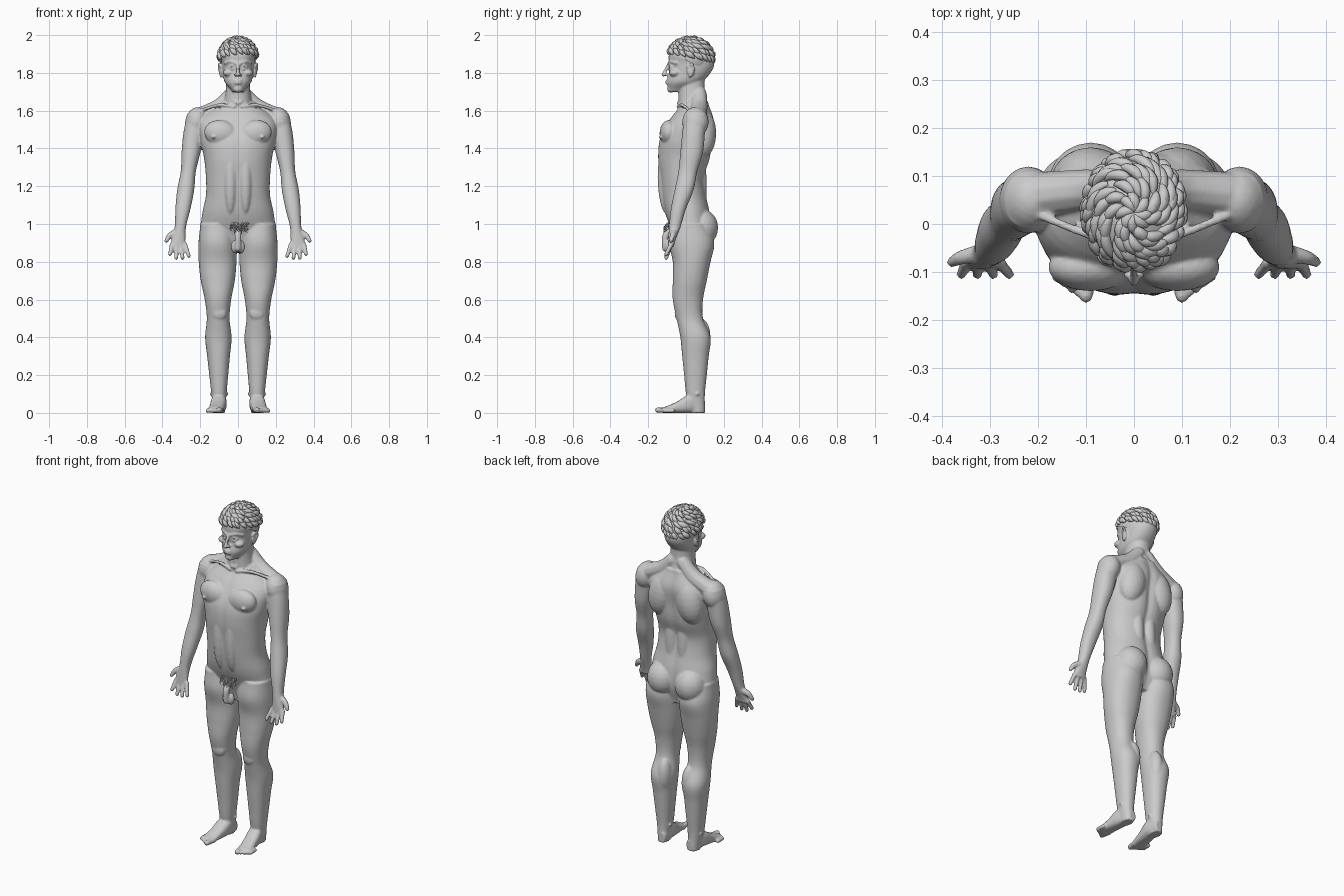
import bpy, bmesh, math, random
from mathutils import Matrix, Vector

random.seed(4)
if "Cube" in bpy.data.objects:
    bpy.data.objects.remove(bpy.data.objects["Cube"])

grey = .6
clay = bpy.data.materials.new("grey clay")
clay.use_nodes = True
clay.diffuse_color = (grey, grey, grey, 1)
clay.node_tree.nodes["Principled BSDF"].inputs["Base Color"].default_value = clay.diffuse_color


def add_object(name, data):
    obj = bpy.data.objects.new(name, data)
    bpy.context.scene.collection.objects.link(obj)
    data.materials.clear()
    data.materials.append(clay)
    return obj


def mesh_object(name, bm):
    """Turn a bmesh into a smooth object."""
    bmesh.ops.recalc_face_normals(bm, faces=bm.faces)
    data = bpy.data.meshes.new(name)
    bm.to_mesh(data)
    bm.free()
    data.shade_smooth()
    return add_object(name, data)


def lerp(start, stop, t):
    return start + (stop - start) * t


def spline(rows, steps):
    """Smoothly resample rows of numbers."""
    rows = [Vector(row) for row in rows]
    last = len(rows) - 1
    samples = []
    for i in range(last):
        here, there = rows[i], rows[i + 1]
        leave = (there - rows[max(i - 1, 0)]) / 2
        arrive = (rows[min(i + 2, last)] - here) / 2
        for k in range(steps):
            t = k / steps
            ease = t * t * (3 - 2 * t)
            samples.append(here.lerp(there, ease) + leave * t * (1 - t) ** 2 - arrive * t * t * (1 - t))
    return samples + [rows[last]]


def loft(bm, start, stop, rows, x=(0, 0), along_y=False, power=2.2, groove=0, count=48):
    """Skin evenly spaced rings of (width, depth, centre), mirrored when off the centre line."""
    for side in ((1, -1) if x[0] else (1,)):
        rings = []
        samples = spline(rows, 5)
        for i, (width, depth, centre) in enumerate(samples):
            t = i / (len(samples) - 1)
            level, middle = lerp(start, stop, t), lerp(*x, t)
            ring = []
            for k in range(count):
                angle = math.tau * k / count
                u, v = math.cos(angle), math.sin(angle)
                across = width * math.copysign(abs(u) ** (2 / power), u)
                dent = groove * math.exp(-(across / .025) ** 2) * (1 if v > 0 else .4)
                other = centre + depth * math.copysign(abs(v) ** (2 / power), v) * (1 - dent)
                across = side * (middle + across)
                ring.append(bm.verts.new((across, level, other) if along_y else (across, other, level)))
            rings.append(ring)
        for lower, upper in zip(rings, rings[1:]):
            for k in range(count):
                following = (k + 1) % count
                bm.faces.new((lower[k], lower[following], upper[following], upper[k]))
        bm.faces.new(rings[0])
        bm.faces.new(rings[-1])


def ball(bm, centre, radii, detail=3, tilt=0):
    """Ellipsoid, mirrored when it is off the centre line."""
    for side in ((1, -1) if centre[0] else (1,)):
        place = Matrix.Translation((side * centre[0], centre[1], centre[2]))
        place = place @ Matrix.Rotation(side * tilt, 4, "Y") @ Matrix.Diagonal((*radii, 1))
        bmesh.ops.create_icosphere(bm, subdivisions=detail, radius=1, matrix=place)


def limb(bm, points, thick, thin):
    """Tapering chain of overlapping balls along a path."""
    samples = spline(points, 9)
    for i, point in enumerate(samples):
        radius = lerp(thick, thin, i / (len(samples) - 1))
        ball(bm, point, (radius, radius, radius), detail=2)


skin = bmesh.new()

# Torso, with a groove down the spine and breastbone
loft(skin, start=.85, stop=1.65, groove=.1, rows=[
    (.1, .07, .03), (.19, .1, .03), (.19, .12, .01), (.17, .12, -.01), (.17, .12, -.02),
    (.18, .14, -.01), (.2, .14, 0), (.2, .12, .03), (.09, .07, .05)])
# Chest muscles
ball(skin, centre=(.09, -.09, 1.48), radii=(.09, .05, .07), tilt=-.2)
ball(skin, centre=(.13, -.135, 1.46), radii=(.01, .01, .01))
# Belly muscles
ball(skin, centre=(.04, -.1, 1.25), radii=(.04, .05, .2))
# Shoulder blades
ball(skin, centre=(.09, .09, 1.48), radii=(.08, .07, .13), tilt=-.2)
# Lower back muscles
ball(skin, centre=(.04, .07, 1.2), radii=(.04, .04, .2))
# Buttocks
ball(skin, centre=(.09, .08, .98), radii=(.09, .09, .1))
# Shoulder caps and neck slopes
ball(skin, centre=(.22, .05, 1.54), radii=(.06, .07, .08), tilt=-.2)
limb(skin, points=[(.03, .07, 1.69), (.1, .07, 1.62), (.2, .06, 1.57)], thick=.04, thin=.05)
# Collar bones
limb(skin, points=[(.02, -.04, 1.62), (.1, -.02, 1.63), (.2, .02, 1.6)], thick=.01, thin=.01)
# Neck and its front cords
loft(skin, start=1.6, stop=1.8, rows=[(.08, .08, .04), (.065, .07, .03), (.06, .07, .03)])
limb(skin, points=[(.06, .03, 1.76), (.01, -.04, 1.64)], thick=.01, thin=.01)

# Legs
loft(skin, start=0, stop=1, x=(.1, .11), rows=[
    (.03, .04, .06), (.04, .05, .05), (.05, .06, .05), (.06, .07, .05), (.07, .08, .05), (.06, .07, .02),
    (.07, .08, .01), (.09, .09, .02), (.1, .1, .03), (.1, .12, .03), (.09, .1, .02)])
# Calf muscles
ball(skin, centre=(.08, .08, .4), radii=(.04, .05, .1))
# Kneecaps
ball(skin, centre=(.1, -.04, .53), radii=(.04, .02, .04))
# Ankle bones
ball(skin, centre=(.1, .06, .1), radii=(.05, .02, .02))
# Feet
loft(skin, start=.1, stop=-.12, x=(.09, .12), along_y=True, power=2.6, rows=[
    (.02, .03, .03), (.04, .05, .05), (.04, .03, .03), (.04, .015, .015)])
# Toes
for i in range(5):
    radius = .012 if i else .015
    root = (lerp(.09, .16, i / 4), lerp(-.1, -.07, i / 4), radius)
    tip = (lerp(.1, .16, i / 4), lerp(-.15, -.11, i / 4), radius)
    limb(skin, points=[root, tip], thick=radius, thin=radius)

# Arms and palms
loft(skin, start=1.58, stop=.88, x=(.22, .32), rows=[
    (.05, .06, .05), (.055, .06, .04), (.05, .06, .03), (.04, .05, .01), (.045, .05, -.01),
    (.04, .04, -.04), (.03, .03, -.06), (.04, .015, -.08)])
# Fingers
for i, length in enumerate((.06, .07, .07, .05)):
    root = (lerp(.28, .35, i / 3), -.08, .89)
    tip = (lerp(.26, .36, i / 3), -.105, root[2] - length)
    limb(skin, points=[root, tip], thick=.013, thin=.011)
# Thumbs
limb(skin, points=[(.32, -.06, .96), (.36, -.07, .94), (.38, -.08, .91)], thick=.02, thin=.011)

# Groin
ball(skin, centre=(.017, -.09, .88), radii=(.02, .02, .035))
limb(skin, points=[(0, -.08, .97), (0, -.11, .93), (0, -.11, .87)], thick=.02, thin=.017)

# Skull and jaw
loft(skin, start=1.7, stop=1.95, rows=[
    (.03, .04, -.05), (.07, .09, -.01), (.08, .11, .02), (.085, .12, .03), (.09, .11, .02), (.06, .08, .02)])
# Nose
limb(skin, points=[(0, -.09, 1.85), (0, -.12, 1.79)], thick=.008, thin=.011)
ball(skin, centre=(.012, -.105, 1.79), radii=(.01, .01, .008))
# Brows and cheekbones
limb(skin, points=[(.01, -.09, 1.85), (.04, -.08, 1.86), (.07, -.05, 1.85)], thick=.009, thin=.007)
ball(skin, centre=(.05, -.06, 1.8), radii=(.03, .03, .02))
# Mouth, lips and chin
ball(skin, centre=(0, -.08, 1.76), radii=(.04, .02, .03))
for level in (1.758, 1.745):
    ball(skin, centre=(0, -.1, level), radii=(.02, .01, .005))
ball(skin, centre=(0, -.08, 1.715), radii=(.025, .02, .02))
# Eyelids
for lift in (.01, -.01):
    limb(skin, points=[(.018, -.085, 1.83), (.034, -.088, 1.83 + lift), (.05, -.075, 1.83)],
         thick=.004, thin=.004)
# Ears
ball(skin, centre=(.09, .025, 1.81), radii=(.008, .02, .03))
limb(skin, points=[(.09, .01, 1.83), (.1, .03, 1.85), (.1, .04, 1.82), (.09, .02, 1.78)], thick=.006, thin=.007)

# Blend everything into one skin
body = mesh_object("body", skin)
merge = body.modifiers.new("merge", "REMESH")
merge.mode = "VOXEL"
merge.voxel_size = .005
merge.use_smooth_shade = True
relax = body.modifiers.new("relax", "SMOOTH")
relax.factor = .5
relax.iterations = 6

# Eyes
eyes = bmesh.new()
ball(eyes, centre=(.034, -.073, 1.83), radii=(.015, .014, .012))
mesh_object("eyes", eyes)

# Scalp, trimmed along a sloping hairline
crown = Vector((0, .024, 1.88))
skull = Vector((.1, .12, .104))
scalp = bmesh.new()
ball(scalp, centre=crown, radii=skull * .99)
bmesh.ops.bisect_plane(scalp, geom=scalp.verts[:] + scalp.edges[:] + scalp.faces[:],
                       plane_co=crown - Vector((0, 0, .025)), plane_no=(0, .5, 1), clear_inner=True)
mesh_object("scalp", scalp)


def strands(name, paths):
    """Tapered locks swept along paths of (position, radius)."""
    curve = bpy.data.curves.new(name, "CURVE")
    curve.dimensions = "3D"
    curve.bevel_depth = 1
    curve.bevel_resolution = 2
    for path in paths:
        line = curve.splines.new("POLY")
        line.points.add(len(path) - 1)
        for point, (position, radius) in zip(line.points, path):
            point.co = (*position, 1)
            point.radius = radius
    guide = bpy.data.objects.new(name + " guide", curve)
    bpy.context.scene.collection.objects.link(guide)
    graph = bpy.context.evaluated_depsgraph_get()
    data = bpy.data.meshes.new_from_object(guide.evaluated_get(graph))
    bpy.data.objects.remove(guide)
    data.shade_smooth()
    add_object(name, data)


# Wavy locks swirling out from the crown
locks = []
for row in range(6):
    around = 8 + row * 4
    for k in range(around):
        turn = math.tau * (k + random.random()) / around
        start = row / 6 * (1.5 + .3 * math.sin(turn))
        path = []
        for j in range(9):
            t = j / 8
            polar, angle = start + t * .4, turn + t * (.7 if row < 4 else .35)
            out = .97 + .05 * math.sin(math.pi * t) + random.random() * .015
            direction = Vector((math.sin(polar) * math.cos(angle), math.sin(polar) * math.sin(angle), math.cos(polar)))
            path.append((crown + direction * skull * out, .012 * math.sin(math.pi * lerp(.08, .98, t)) ** .7))
        locks.append(path)
strands("hair", locks)

# Short curls on the lower belly
curls = []
for k in range(26):
    root = Vector((random.uniform(-.05, .05), -.094, random.uniform(.97, 1.01)))
    curls.append([(root + Vector((.008 * math.sin(j * 2), -.006 * j, -.006 * j)), .005 * (1 - j / 5))
                  for j in range(5)])
strands("body_hair", curls)
